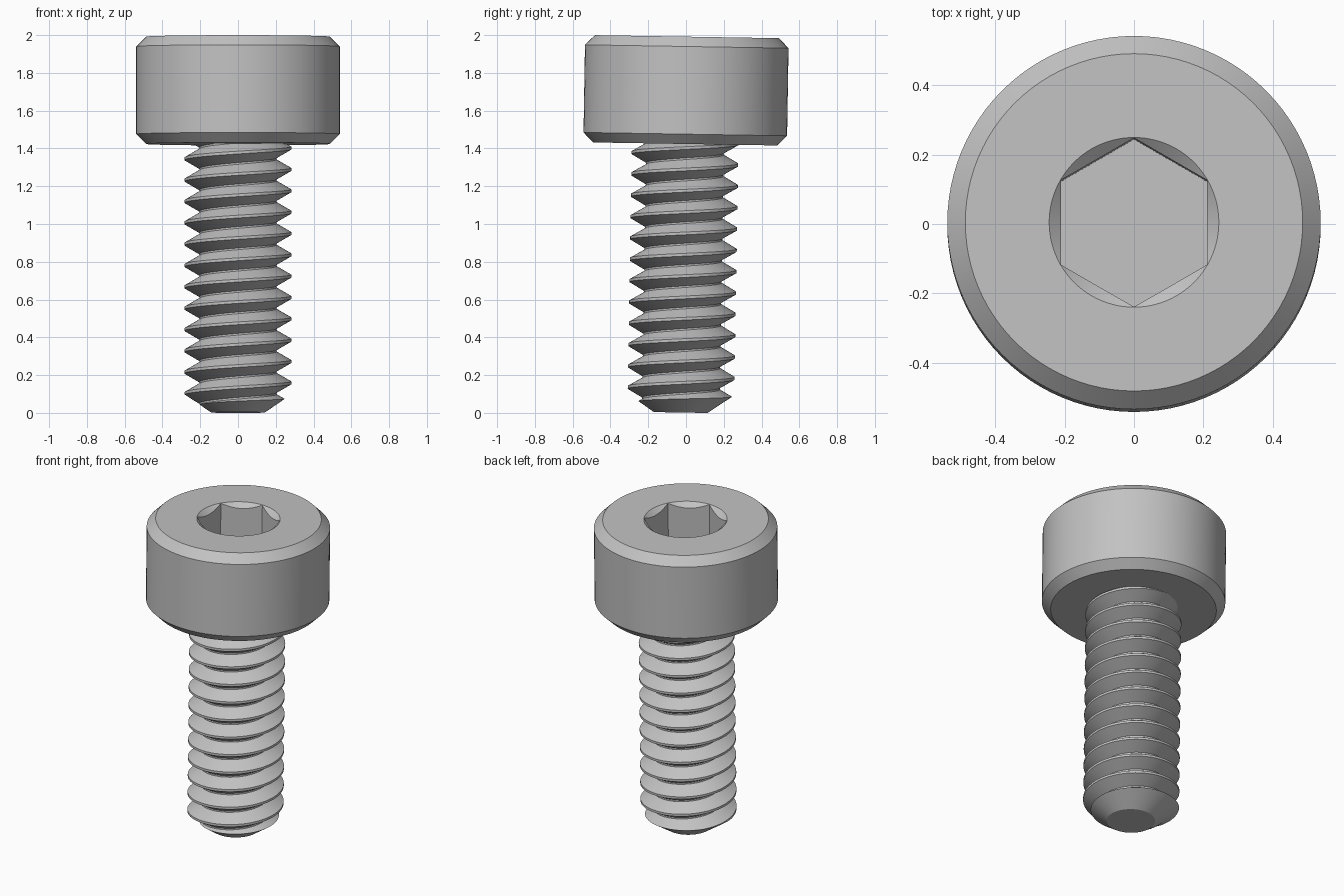
import bpy, bmesh
from math import sin, cos, pi, tau

cube = bpy.data.objects.get("Cube")
if cube:
    bpy.data.objects.remove(cube)

TILT = -0.0165
ORIGIN = (0, -0.028, 0.002)
TOP, SEAT = 1.99, 1.422
PITCH, ROOT, CREST = 0.113, 0.205, 0.2825
STEPS, TURNS = 72, 16

steel = bpy.data.materials.new("grey steel")
steel.use_nodes = True
steel.diffuse_color = (0.54, 0.54, 0.54, 1)
steel.node_tree.nodes["Principled BSDF"].inputs["Base Color"].default_value = steel.diffuse_color


def add_object(name, bm):
    bmesh.ops.recalc_face_normals(bm, faces=bm.faces)
    mesh = bpy.data.meshes.new(name)
    bm.to_mesh(mesh)
    bm.free()
    mesh.materials.append(steel)
    obj = bpy.data.objects.new(name, mesh)
    obj.location, obj.rotation_euler = ORIGIN, (TILT, 0, 0)
    bpy.context.collection.objects.link(obj)
    return obj


def turned(name, profile, sides, start=0.0):
    """Solid of revolution from (radius, height) pairs, with flat ends."""
    bm = bmesh.new()
    rings = [[bm.verts.new((r * cos(start + tau * i / sides), r * sin(start + tau * i / sides), z))
              for i in range(sides)] for r, z in profile]
    for low, high in zip(rings, rings[1:]):
        for i in range(sides):
            j = (i + 1) % sides
            bm.faces.new((low[i], low[j], high[j], high[i]))
    bm.faces.new(rings[0])
    bm.faces.new(rings[-1])
    return add_object(name, bm)


def thread(name):
    """Closed helical ridge: root flat, flank, crest flat, flank."""
    section = [(ROOT, 0.0), (ROOT, 0.08), (CREST, 0.475), (CREST, 0.605)]
    base = -3.0 * PITCH + 0.096
    bm = bmesh.new()
    columns = []
    for n in range(STEPS * (TURNS + 1) + 1):
        a = tau * n / STEPS
        columns.append([bm.verts.new((r * cos(a), r * sin(a), base + PITCH * (n / STEPS + u)))
                        for r, u in section])
    last = STEPS * TURNS
    for n in range(last):
        left = columns[n] + [columns[n + STEPS][0]]
        right = columns[n + 1] + [columns[n + 1 + STEPS][0]]
        for k in range(4):
            bm.faces.new((left[k], right[k], right[k + 1], left[k + 1]))
    bmesh.ops.delete(bm, geom=[v for v in bm.verts if not v.link_faces], context='VERTS')
    # Close each end with a fan to the axis
    for first, drop in ((0, -PITCH / 2), (last, PITCH * 1.5)):
        centre = bm.verts.new((0, 0, base + PITCH * first / STEPS + drop))
        loop = [columns[n][0] for n in range(first, first + STEPS + 1)]
        loop += columns[first][:0:-1]
        for i, v in enumerate(loop):
            bm.faces.new((v, loop[(i + 1) % len(loop)], centre))
    return add_object(name, bm)


def apply_boolean(obj, tool, operation):
    mod = obj.modifiers.new("cut", 'BOOLEAN')
    mod.operation, mod.solver, mod.object = operation, 'EXACT', tool
    bpy.context.view_layer.objects.active = obj
    bpy.ops.object.modifier_apply(modifier=mod.name)
    bpy.data.objects.remove(tool)


def smooth(obj):
    bpy.ops.object.select_all(action='DESELECT')
    obj.select_set(True)
    bpy.context.view_layer.objects.active = obj
    bpy.ops.object.shade_smooth_by_angle(angle=0.35)


# Chamfered head
head = turned("screw_head", [(0.487, SEAT), (0.539, SEAT + 0.052),
                             (0.539, TOP - 0.052), (0.487, TOP)], 96)

# Hexagonal socket with a conical lead-in
hexagon = turned("socket_cutter", [(0.244, TOP - 0.28), (0.244, TOP + 0.1)], 6, pi / 2)
apply_boolean(head, hexagon, 'DIFFERENCE')
lead_in = turned("lead_in_cutter", [(0.186, TOP - 0.05), (0.304, TOP + 0.05)], 96)
apply_boolean(head, lead_in, 'DIFFERENCE')
smooth(head)

# Threaded shank trimmed to a pointed blank
shank = thread("threaded_shank")
blank = turned("shank_blank", [(0.142, 0), (0.31, 0.115), (0.31, SEAT + 0.01)], 96)
apply_boolean(shank, blank, 'INTERSECT')
smooth(shank)
